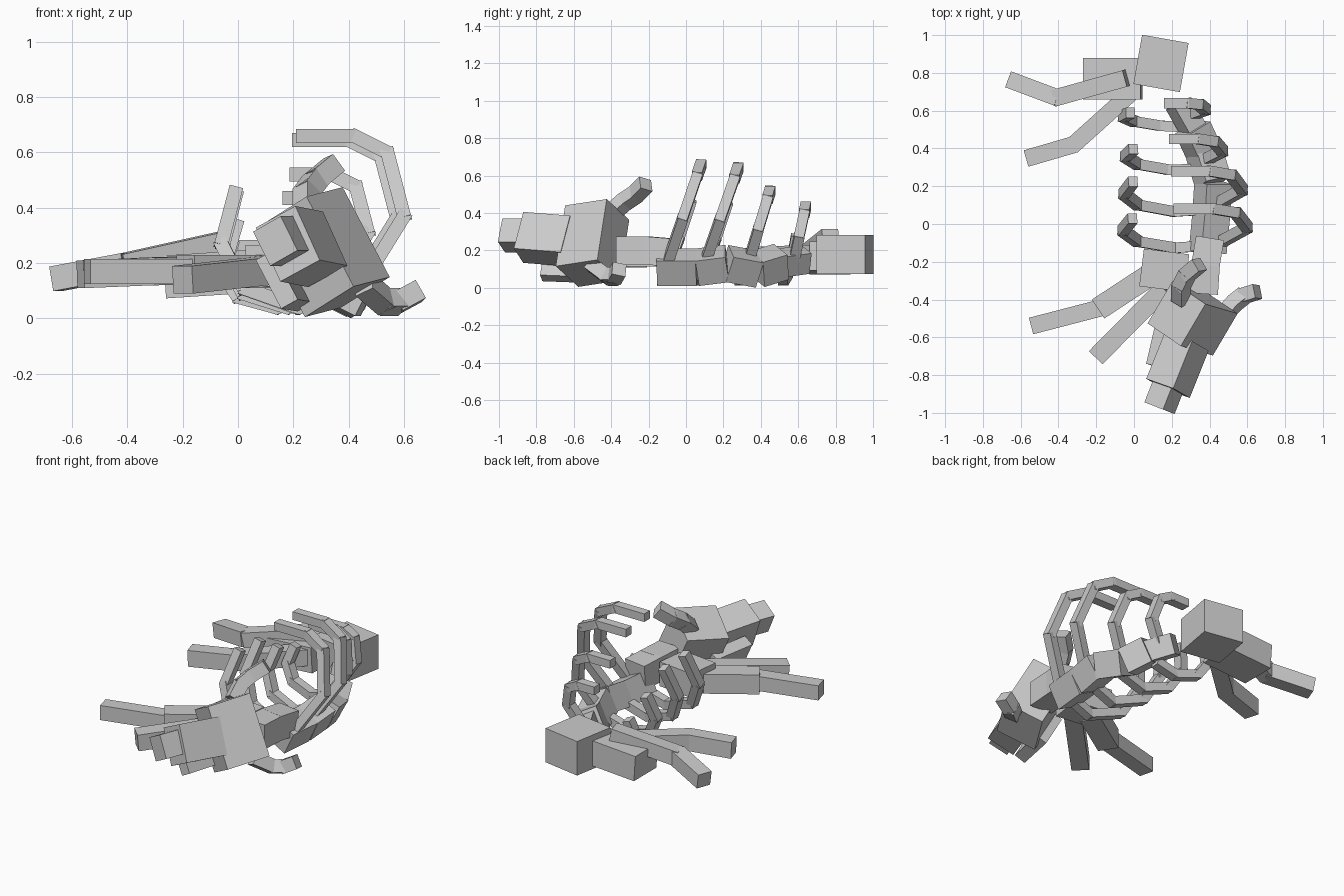
import bpy
from mathutils import Vector, Matrix


def beam(name, p, q, w, h, up=(0, 0, 1), ext=0.0):
    """Box running from p to q, w wide, h thick towards 'up'."""
    p, q = Vector(p), Vector(q)
    d = (q - p).normalized()
    p, q = p - d * ext, q + d * ext
    x = d.cross(Vector(up)).normalized()
    z = x.cross(d)
    m = Matrix((x, d, z)).transposed().to_4x4()
    m.translation = (p + q) / 2
    bpy.ops.mesh.primitive_cube_add(size=1)
    o = bpy.context.object
    o.name = name
    o.matrix_world = m @ Matrix.Diagonal((w, (q - p).length, h, 1))
    return o


def chain(name, pts, w, h, up=(0, 0, 1), ext=0.01):
    """Row of boxes following a path."""
    for i in range(len(pts) - 1):
        beam(f"{name}_{i + 1}", pts[i], pts[i + 1], w, h, up, ext)


# skull, lying rolled on its side
TOP = Vector((0.73, -0.50, 0.46))
F = Vector((-0.5, -0.85, -0.13)).normalized()
c = Vector((0.31, -0.50, 0.24))
beam("cranium", c - F * 0.13, c + F * 0.13, 0.37, 0.24, TOP)
beam("snout", (0.28, -0.62, 0.25), (0.18, -0.87, 0.27), 0.22, 0.17, TOP)
beam("nose", (0.18, -0.86, 0.28), (0.135, -0.975, 0.28), 0.14, 0.12, TOP)
beam("jaw", (0.20, -0.50, 0.13), (0.14, -0.76, 0.14), 0.20, 0.07, TOP)

# horns
chain("upper_horn", [(0.25, -0.40, 0.40), (0.25, -0.33, 0.46), (0.28, -0.27, 0.50),
                     (0.34, -0.22, 0.55)], 0.075, 0.075, TOP)
chain("lower_horn", [(0.46, -0.50, 0.12), (0.53, -0.42, 0.06), (0.58, -0.38, 0.06),
                     (0.645, -0.36, 0.095)], 0.075, 0.075, TOP)

# neck and backbone
chain("neck", [(0.37, -0.36, 0.20), (0.38, -0.21, 0.20), (0.40, -0.09, 0.19)], 0.15, 0.15)
chain("vertebra", [(0.39, -0.15, 0.11), (0.41, 0.06, 0.11), (0.42, 0.22, 0.13),
                   (0.37, 0.38, 0.10), (0.31, 0.51, 0.14)], 0.15, 0.15, (0.5, 0, 1), 0.0)
chain("tail_vertebra", [(0.32, 0.49, 0.13), (0.24, 0.63, 0.15)], 0.11, 0.12, (0.5, 0, 1))

# ribs: front to back (start y, lean, size, spine x)
RIBS = [(-0.09, 0.17, 1.0, 0.42), (0.11, 0.17, 0.97, 0.40),
        (0.34, 0.11, 0.72, 0.34), (0.58, 0.06, 0.55, 0.28)]
UPPER = [(0.05, 0.16), (0.18, 0.37), (0.12, 0.60), (0.0, 0.66), (-0.20, 0.66)]
LOWER = [(-0.02, 0.10), (-0.20, 0.04), (-0.40, 0.11), (-0.48, 0.27), (-0.43, 0.46)]
for n, (y, lean, s, x) in enumerate(RIBS, 1):
    up = [(x + a * s, y + lean * (z - 0.16) / 0.5, 0.16 + (z - 0.16) * s) for a, z in UPPER]
    k = 0.55 + 0.45 * s
    back = 0.035 + 0.01 * n
    lo = [(x + a * k * (1 - 0.04 * (n - 1)), y - back * (1 + a) + lean * max(z - 0.04, 0) / 0.5,
           0.04 + (z - 0.04) * s) for a, z in LOWER]
    chain(f"upper_rib_{n}", up, 0.05, 0.055, (0, 1, 0))
    chain(f"lower_rib_{n}", lo, 0.05, 0.055, (0, 1, 0))

# pelvis and thigh block
beam("pelvis", (0.12, 0.72, 0.178), (0.166, 0.98, 0.178), 0.25, 0.21)
beam("thigh_block", (-0.265, 0.77, 0.15), (0.04, 0.77, 0.17), 0.22, 0.155)

# hind legs
chain("upper_hind_leg", [(-0.05, 0.77, 0.27), (-0.41, 0.67, 0.19), (-0.65, 0.76, 0.145)], 0.09, 0.09)
chain("lower_hind_leg", [(-0.02, 0.69, 0.18), (-0.32, 0.42, 0.17), (-0.56, 0.35, 0.16)], 0.09, 0.10)

# shoulder block and front legs
beam("shoulder_block", (0.28, -0.26, 0.19), (0.04, -0.23, 0.19), 0.20, 0.15)
beam("upper_front_leg", (0.10, -0.26, 0.17), (-0.19, -0.45, 0.17), 0.12, 0.12)
beam("upper_front_shin", (-0.16, -0.44, 0.17), (-0.545, -0.54, 0.17), 0.09, 0.09)
beam("lower_front_leg", (0.16, -0.34, 0.18), (-0.20, -0.705, 0.14), 0.10, 0.10)
